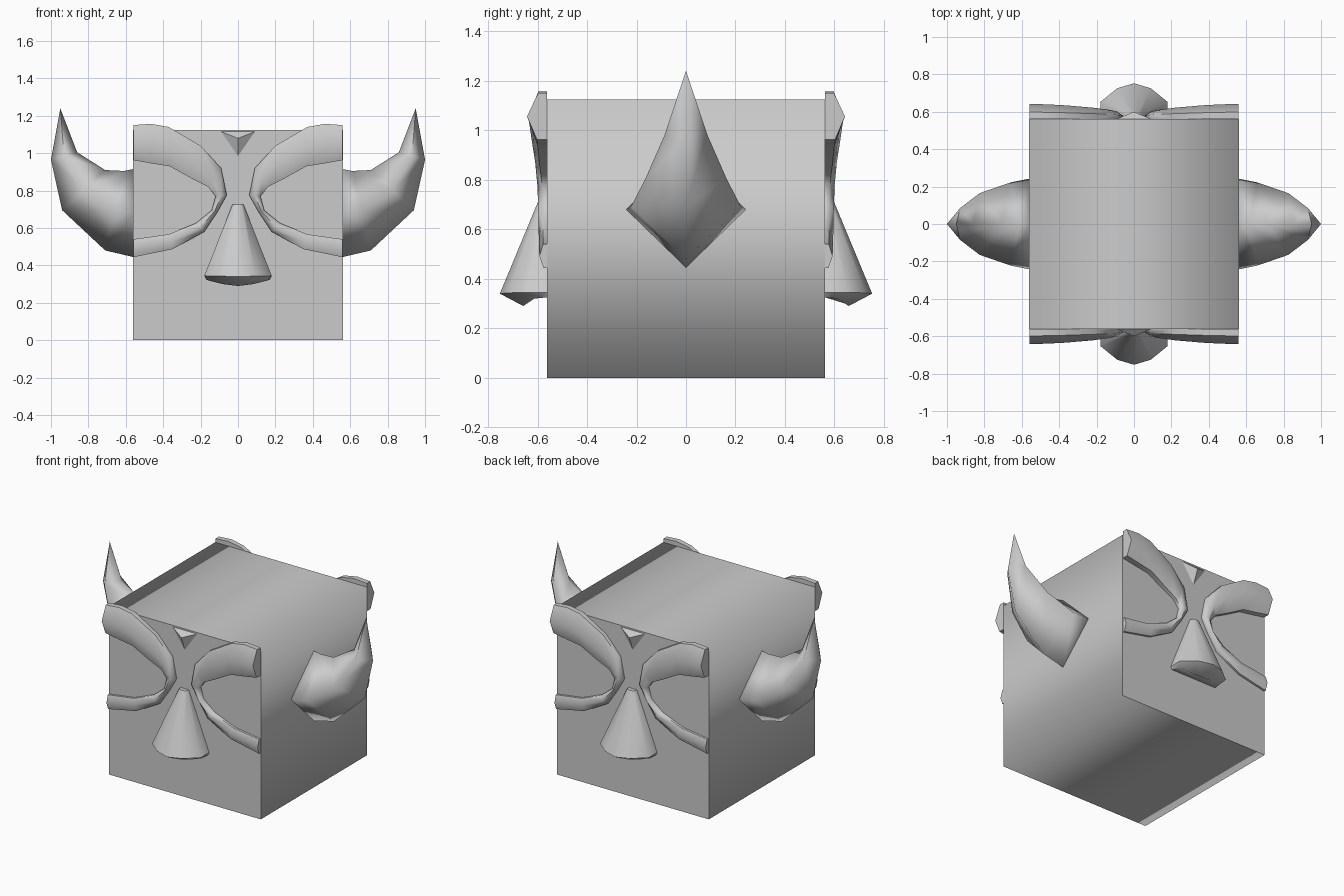
import bpy, bmesh, math

if "Cube" in bpy.data.objects:
    bpy.data.objects.remove(bpy.data.objects["Cube"])


def finish(name, bm, mirror=(False, False, False), angle=45):
    bmesh.ops.recalc_face_normals(bm, faces=bm.faces)
    mesh = bpy.data.meshes.new(name)
    bm.to_mesh(mesh)
    bm.free()
    ob = bpy.data.objects.new(name, mesh)
    bpy.context.collection.objects.link(ob)
    bpy.ops.object.select_all(action='DESELECT')
    bpy.context.view_layer.objects.active = ob
    ob.select_set(True)
    if angle:
        bpy.ops.object.shade_smooth_by_angle(angle=math.radians(angle))
    if any(mirror):
        mod = ob.modifiers.new("Mirror", 'MIRROR')
        mod.use_axis = mirror
        mod.use_mirror_merge = False
    return ob


def loft(rings, tip=None):
    """Skin closed rings, cap the start, and close the end with a cap or a point."""
    bm = bmesh.new()
    vs = [[bm.verts.new(p) for p in r] for r in rings]
    n = len(vs[0])
    for a, b in zip(vs, vs[1:]):
        for i in range(n):
            j = (i + 1) % n
            bm.faces.new((a[i], a[j], b[j], b[i]))
    bm.faces.new(vs[0])
    if tip:
        t = bm.verts.new(tip)
        for i in range(n):
            bm.faces.new((vs[-1][i], vs[-1][(i + 1) % n], t))
    else:
        bm.faces.new(vs[-1])
    return bm


S = 0.5625  # half width of the block

# Block: four sides softly shaded around, front and back crisp
bm = bmesh.new()
bmesh.ops.create_cube(bm, size=2 * S)
bmesh.ops.translate(bm, verts=bm.verts, vec=(0, 0, S))
block = finish("head_block", bm, angle=0)
for p in block.data.polygons:
    p.use_smooth = abs(p.normal.y) < 0.5
for e in block.data.edges:
    a, b = (block.data.vertices[i].co for i in e.vertices)
    e.use_edge_sharp = abs(a.y - b.y) < 0.1

# Horns: diamond section sweeping out and up (bottom xz, top xz, half width)
horn = [((0.56, 0.445), (0.56, 0.915), 0.242),
        ((0.71, 0.48), (0.61, 0.905), 0.222),
        ((0.94, 0.695), (0.71, 0.91), 0.165),
        ((1.0, 0.965), (0.86, 1.005), 0.085)]
rings = []
for (bx, bz), (tx, tz), w in horn:
    mx, mz = (bx + tx) / 2, (bz + tz) / 2
    rings.append([(bx, 0, bz), (mx, w, mz), (tx, 0, tz), (mx, -w, mz)])
finish("horns", loft(rings, (0.95, 0, 1.24)), (True, False, False), 95)

# Eye ridges: brow curling inward and under the eye (outer xz, inner xz, depth)
ridge = [((0.56, 1.15), (0.56, 0.963), 0.08), ((0.465, 1.157), (0.46, 0.945), 0.077),
         ((0.37, 1.14), (0.365, 0.93), 0.072), ((0.20, 1.04), (0.25, 0.866), 0.06),
         ((0.09, 0.92), (0.16, 0.82), 0.047), ((0.06, 0.775), (0.12, 0.77), 0.038),
         ((0.11, 0.685), (0.14, 0.695), 0.035), ((0.18, 0.58), (0.225, 0.626), 0.033),
         ((0.35, 0.487), (0.37, 0.567), 0.032), ((0.56, 0.444), (0.56, 0.54), 0.03)]
rings = []
for (ox, oz), (ix, iz), d in ridge:
    ring = []
    for t, k in ((0, 0), (0, 0.45), (0.5, 1), (1, 0.5), (1, 0)):
        ring.append((ox + (ix - ox) * t, -S - d * k, oz + (iz - oz) * t))
    rings.append(ring)
finish("eye_ridges", loft(rings), (True, True, False), 60)

# Nose: wedge widening downward, with a tucked underside
half_sections = [[(0.03, 0, 0.725), (0.03, 0.015, 0.725), (0.018, 0.027, 0.725), (0, 0.03, 0.725)],
                 [(0.18, 0, 0.345), (0.18, 0.09, 0.345), (0.09, 0.163, 0.343), (0, 0.19, 0.34)],
                 [(0.17, 0, 0.325), (0.16, 0.05, 0.32), (0.08, 0.08, 0.30), (0, 0.095, 0.29)]]
rings = []
for sec in half_sections:
    full = sec + [(-x, y, z) for x, y, z in reversed(sec[:-1])]
    rings.append([(x, -S - y, z) for x, y, z in full])
finish("nose", loft(rings), (False, True, False), 50)

# Forehead gem: shallow three-sided stud
gem = [[(-0.09, -S, 1.115), (0.09, -S, 1.115), (0, -S, 0.985)]]
finish("forehead_gem", loft(gem, (0, -0.6, 1.08)), (False, True, False), 50)
